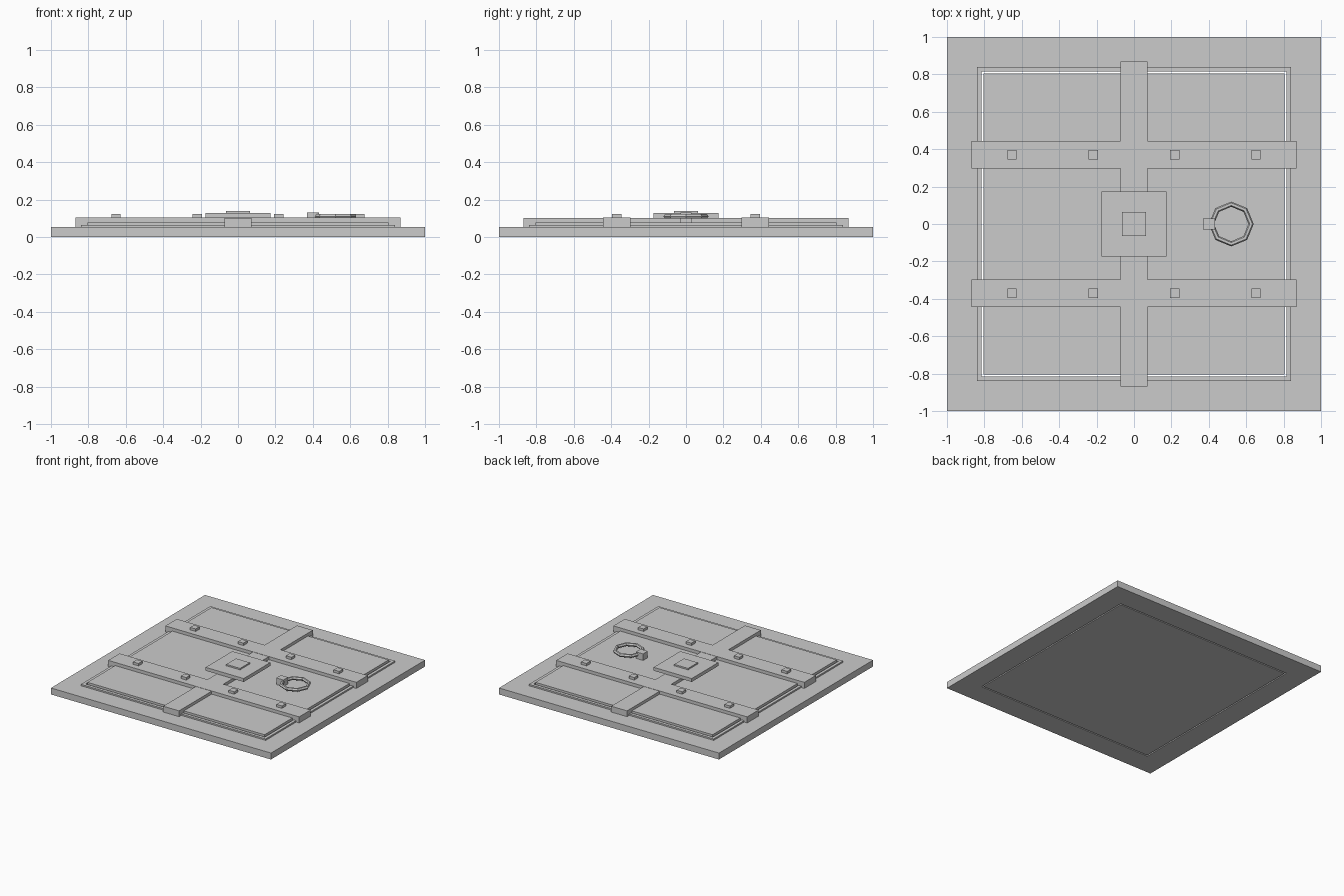
import bpy

if "Cube" in bpy.data.objects:
    bpy.data.objects.remove(bpy.data.objects["Cube"])

def box(name, x, y, z):
    """Box from (min, max) ranges on each axis."""
    bpy.ops.mesh.primitive_cube_add(size=1, location=[(a + b) / 2 for a, b in (x, y, z)])
    ob = bpy.context.object
    ob.name = name
    ob.scale = [b - a for a, b in (x, y, z)]
    bpy.ops.object.transform_apply(location=False, rotation=False, scale=True)
    return ob

def square_ring(name, outer, inner, z0, z1):
    """Square frame with a square opening."""
    corners = [(-1, -1), (1, -1), (1, 1), (-1, 1)]
    verts = [(r * x, r * y, z) for z in (z0, z1) for r in (outer, inner) for x, y in corners]
    faces = []
    for i in range(4):
        j = (i + 1) % 4
        faces += [(i, j, 8 + j, 8 + i), (4 + j, 4 + i, 12 + i, 12 + j),
                  (8 + i, 8 + j, 12 + j, 12 + i), (j, i, 4 + i, 4 + j)]
    me = bpy.data.meshes.new(name)
    me.from_pydata(verts, [], faces)
    ob = bpy.data.objects.new(name, me)
    bpy.context.collection.objects.link(ob)
    return ob

def centred(r):
    return (-r, r)

# Surrounding frame, raised lip and hatch panel with a thin gap between
square_ring("frame", 1.0, 0.815, 0, 0.053)
square_ring("frame_lip", 0.84, 0.815, 0.053, 0.065)
box("hatch_panel", centred(0.805), centred(0.805), (0, 0.077))

# Reinforcing bars
box("long_brace", centred(0.072), centred(0.868), (0.05, 0.101))
for side in (-1, 1):
    y = side * 0.371
    box("cross_brace", centred(0.868), (y - 0.074, y + 0.074), (0.05, 0.103))
    # Square bolts along each bar
    for x in (-0.652, -0.218, 0.218, 0.652):
        box("bolt", (x - 0.025, x + 0.025), (y - 0.025, y + 0.025), (0.1, 0.123))

# Central plate and boss
box("centre_plate", centred(0.173), centred(0.173), (0.1, 0.128))
box("centre_boss", centred(0.063), centred(0.063), (0.128, 0.14))

# Pull ring and its bracket
box("ring_bracket", (0.369, 0.434), centred(0.03), (0.075, 0.131))
bpy.ops.mesh.primitive_torus_add(major_segments=8, minor_segments=6, major_radius=0.106,
                                 minor_radius=0.014, location=(0.52, 0, 0.11))
bpy.context.object.name = "pull_ring"
